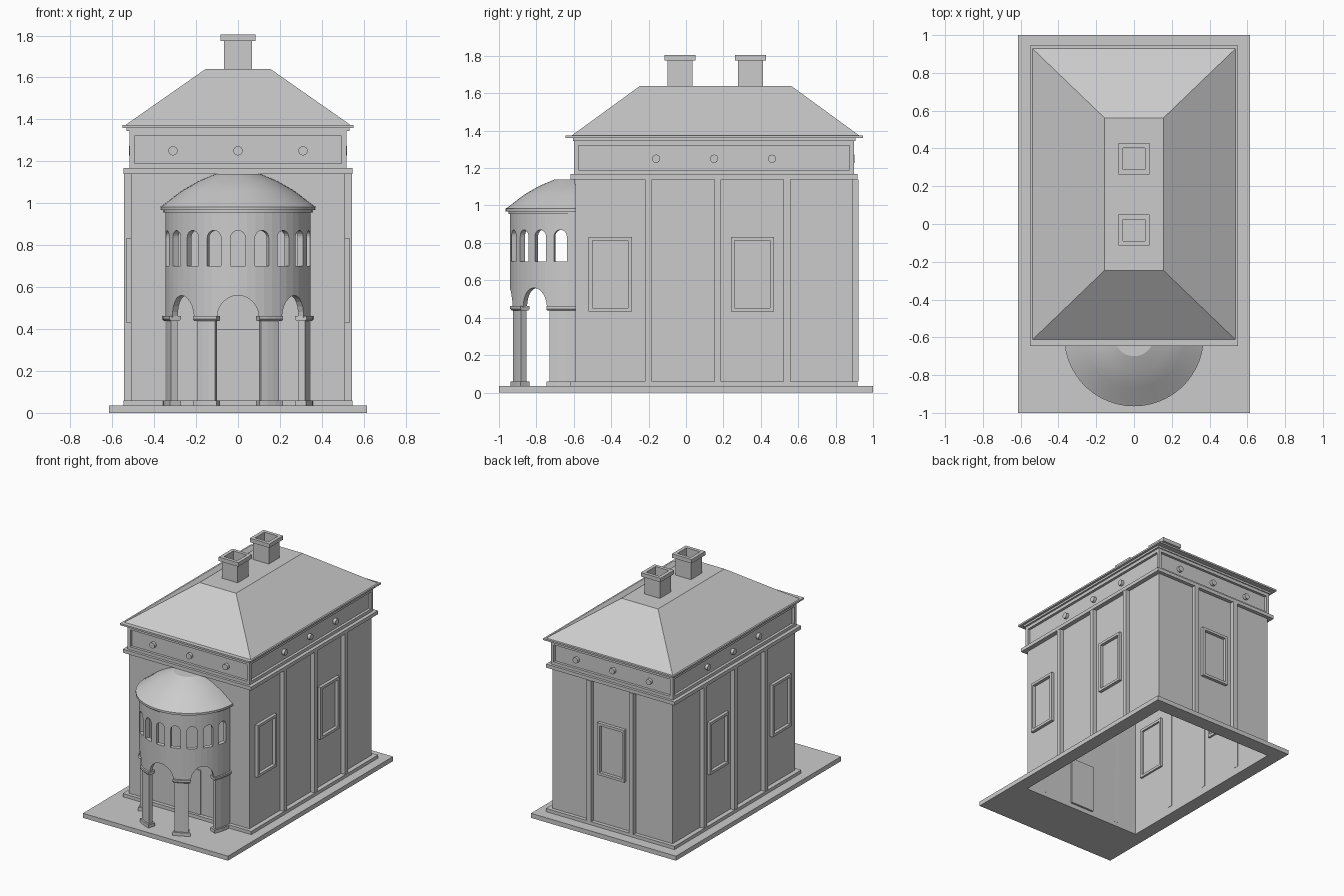
import bpy, bmesh
from math import sin, cos, pi, radians
from mathutils import Matrix, Vector

if "Cube" in bpy.data.objects:
    bpy.data.objects.remove(bpy.data.objects["Cube"])

CY, HX, HY = 0.15, 0.51, 0.74        # house centre and half sizes
PY = -0.595                          # porch centre


def finish(name, bm):
    bmesh.ops.remove_doubles(bm, verts=bm.verts, dist=1e-5)
    bmesh.ops.recalc_face_normals(bm, faces=bm.faces)
    me = bpy.data.meshes.new(name)
    bm.to_mesh(me)
    bm.free()
    ob = bpy.data.objects.new(name, me)
    bpy.context.collection.objects.link(ob)
    return ob


def bridge(bm, loops, closed, wrap):
    """Join successive point rows with quads."""
    n, m = len(loops), len(loops[0])
    for i in range(n if closed else n - 1):
        a, b = loops[i], loops[(i + 1) % n]
        for j in range(m if wrap else m - 1):
            k = (j + 1) % m
            bm.faces.new((a[j], a[k], b[k], b[j]))


def rects(name, levels, mat=None, closed=False, cap_start=False, cap_end=False):
    """Stack of rectangles (half x, half y, z)."""
    bm = bmesh.new()
    mat = mat or Matrix.Translation((0, CY, 0))
    loops = [[bm.verts.new(mat @ Vector((sx * x, sy * y, z)))
              for sx, sy in ((-1, -1), (1, -1), (1, 1), (-1, 1))] for x, y, z in levels]
    bridge(bm, loops, closed, True)
    if cap_start:
        bm.faces.new(loops[0])
    if cap_end:
        bm.faces.new(loops[-1])
    return finish(name, bm)


def frame(name, ox, oy, ix, iy, z0, z1, mat=None):
    return rects(name, [(ox, oy, z0), (ox, oy, z1), (ix, iy, z1), (ix, iy, z0)], mat, True)


def box(name, x, y, z0, z1, mat):
    return rects(name, [(x, y, z0), (x, y, z1)], mat, False, True, True)


def facade(deg, u, z):
    """Local x along the wall, y up, z outward, for the wall turned by deg."""
    a = radians(deg)
    t, n = Vector((cos(a), sin(a), 0)), Vector((sin(a), -cos(a), 0))
    p = Vector((0, CY, z)) + t * u + n * (HX if deg % 180 else HY)
    return Matrix(((t.x, 0, n.x, p.x), (t.y, 0, n.y, p.y), (0, 1, 0, p.z), (0, 0, 0, 1)))


def sector(name, prof, a0, a1, steps, closed=True):
    """Sweep an (r, z) profile about the porch axis."""
    bm = bmesh.new()
    loops = []
    for i in range(steps + 1):
        a = radians(a0 + (a1 - a0) * i / steps)
        loops.append([bm.verts.new((r * sin(a), PY - r * cos(a), z)) for r, z in prof])
    bridge(bm, loops, False, closed)
    if closed:
        bm.faces.new(loops[0])
        bm.faces.new(loops[-1])
    return finish(name, bm)


def add_arch(bm, deg, half, z0, spring, rise, seg=12):
    """Arched radial prism used to cut the porch wall."""
    a = radians(deg)
    n, t = Vector((sin(a), -cos(a), 0)), Vector((cos(a), sin(a), 0))
    pts = [(-half, z0), (half, z0)]
    pts += [(half * cos(pi * i / seg), spring + rise * sin(pi * i / seg)) for i in range(seg + 1)]
    loops = [[bm.verts.new(Vector((0, PY, z)) + n * r + t * u) for u, z in pts]
             for r in (0.24, 0.42)]
    bridge(bm, loops, False, True)
    bm.faces.new(loops[0])
    bm.faces.new(loops[1])


# Ground slab (open under the house), plinth, hollow walls
frame("base_slab", 0.615, 1, HX, HY, 0, 0.035, Matrix.Identity(4)).name = "base_slab_tmp"
bpy.data.objects.remove(bpy.data.objects["base_slab_tmp"])
bm = bmesh.new()
rows = [[bm.verts.new((sx * x, cy + sy * y, z)) for sx, sy in ((-1, -1), (1, -1), (1, 1), (-1, 1))]
        for x, y, cy, z in ((0.615, 1, 0, 0), (0.615, 1, 0, 0.035), (HX, HY, CY, 0.035), (HX, HY, CY, 0))]
bridge(bm, rows, True, True)
finish("base_slab", bm)
frame("plinth", 0.545, 0.768, HX, HY, 0.035, 0.06)
rects("house_walls", [(HX, HY, 0.03), (HX, HY, 1.15), (0.498, 0.728, 1.15), (0.498, 0.728, 1.36)])

# Cornices and hipped roof
frame("lower_cornice", 0.545, 0.768, 0.5, 0.73, 1.14, 1.167)
frame("upper_cornice", 0.532, 0.755, 0.495, 0.725, 1.345, 1.36)
frame("eave_slab", 0.55, 0.795, 0.495, 0.725, 1.36, 1.373)
rects("main_roof", [(0.537, 0.77, 1.373), (0.155, 0.403, 1.64)],
      Matrix.Translation((0, 0.158, 0)), cap_end=True)

# Chimneys
for i, y in enumerate((-0.032, 0.345)):
    rects(f"chimney_{i}", [(0.066, 0.066, 1.63), (0.066, 0.066, 1.775), (0.083, 0.083, 1.775),
          (0.083, 0.083, 1.805), (0.057, 0.057, 1.805), (0.057, 0.057, 1.63)],
          Matrix.Translation((0, y, 0)), True)

# Frieze frames with round knobs on every wall
for deg in (0, 90, 180, 270):
    w = HY if deg % 180 else HX
    frame(f"frieze_frame_{deg}", w + 0.008, 0.09, w - 0.016, 0.065, -0.014, 0.008, facade(deg, 0, 1.255))
    for i in (-1, 0, 1):
        bm = bmesh.new()
        bmesh.ops.create_cone(bm, cap_ends=True, segments=16, radius1=0.022, radius2=0.022,
                              depth=0.04, matrix=facade(deg, 0.31 * i, 1.25) @ Matrix.Translation((0, 0, -0.01)))
        finish(f"frieze_knob_{deg}_{i + 1}", bm)

# Wall strips and window frames: sides and back
for deg, strips, wins in ((90, (-0.35, 0.02, 0.39), (-0.555, 0.205)),
                          (270, (0.35, -0.02, -0.39), (0.555, -0.205)),
                          (180, (-0.18, 0.18), (0,))):
    for i, u in enumerate(strips):
        box(f"wall_strip_{deg}_{i}", 0.018, 0.54, -0.002, 0.033, facade(deg, u, 0.6))
    for i, u in enumerate(wins):
        frame(f"window_frame_{deg}_{i}", 0.115, 0.2, 0.095, 0.18, -0.015, 0.024, facade(deg, u, 0.632))

# Door
box("door", 0.1, 0.183, -0.015, 0.008, facade(0, 0, 0.217))

# Porch drum with arches and small arched windows
drum = sector("porch_drum", [(0.315, 0.455), (0.347, 0.455), (0.347, 0.97), (0.315, 0.97)], -91, 91, 26)
bm = bmesh.new()
add_arch(bm, 0, 0.1, 0.4, 0.455, 0.105)
for s in (-1, 1):
    add_arch(bm, s * 51, 0.082, 0.4, 0.455, 0.105)
for i in range(-4, 5):
    add_arch(bm, i * 19.3, 0.035, 0.7, 0.835, 0.035)
cutter = finish("porch_cutter", bm)
cutter.hide_render = True
mod = drum.modifiers.new("arches", "BOOLEAN")
mod.object, mod.operation, mod.solver = cutter, "DIFFERENCE", "EXACT"
bpy.context.view_layer.objects.active = drum
bpy.ops.object.modifier_apply(modifier=mod.name)
bpy.data.objects.remove(cutter)

# Porch columns and wall piers with bases and capitals
for side, s in (("left", -1), ("right", 1)):
    for part, a0, a1 in (("column", 18.5, 34.5), ("pier", 67, 91)):
        lo, hi = a0 - 2, min(a1 + 2, 91)
        sector(f"{part}_shaft_{side}", [(0.313, 0.035), (0.347, 0.035), (0.347, 0.46), (0.313, 0.46)],
               s * a0, s * a1, 3)
        sector(f"{part}_base_{side}", [(0.3, 0.035), (0.359, 0.035), (0.359, 0.06), (0.3, 0.06)],
               s * lo, s * hi, 3)
        sector(f"{part}_capital_{side}", [(0.308, 0.438), (0.352, 0.438), (0.36, 0.447),
               (0.36, 0.462), (0.3, 0.462), (0.3, 0.447)], s * lo, s * hi, 3)

# Porch roof with eave
roof = sector("porch_roof", [(0.315, 0.955), (0.355, 0.955), (0.355, 0.967), (0.37, 0.967), (0.37, 0.983),
              (0.358, 0.99), (0.27, 1.058), (0.19, 1.104), (0.105, 1.14), (0, 1.14)], -91, 91, 26, False)
bpy.ops.object.select_all(action="DESELECT")
roof.select_set(True)
bpy.context.view_layer.objects.active = roof
bpy.ops.object.shade_smooth_by_angle(angle=radians(20))
